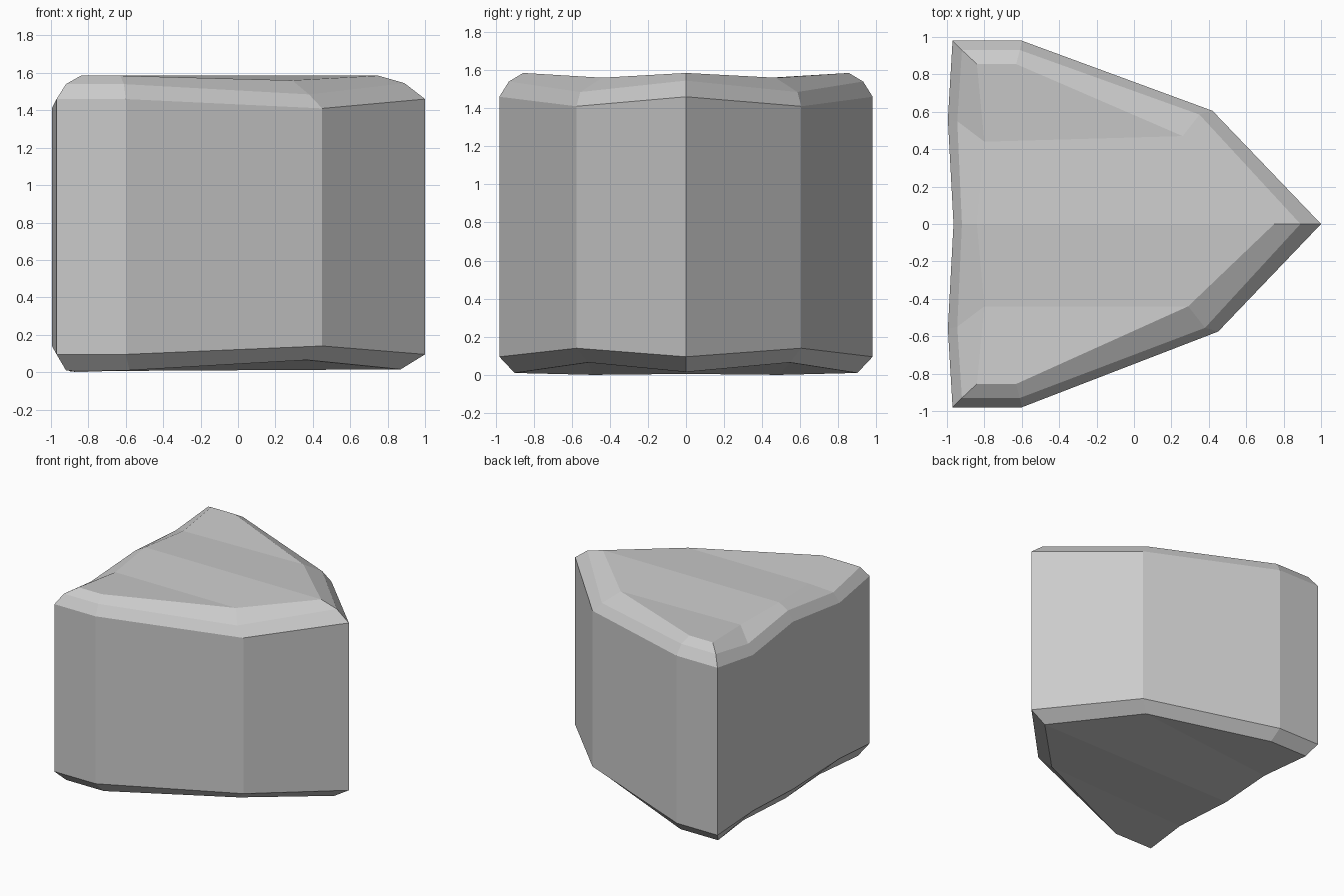
import bpy
import bmesh

default_cube = bpy.data.objects.get("Cube")
if default_cube:
    bpy.data.objects.remove(default_cube, do_unlink=True)

# Left half of each ring, bottom to top: nose, shoulder, flank, rear corner, rear bulge, rear middle
HALF_RINGS = [
    [(.87, 0, .015), (.355, .53, .065), (-.58, .9, .01), (-.92, .9, .01), (-.86, .49, 0), (-.9, 0, .005)],
    [(1, 0, .095), (.435, .59, .14), (-.6, .98, .095), (-.97, .98, .095), (-.995, .56, .14), (-.965, 0, .095)],
    [(1, 0, 1.46), (.435, .59, 1.41), (-.6, .98, 1.46), (-.97, .98, 1.46), (-.995, .56, 1.41), (-.965, 0, 1.46)],
    [(.89, 0, 1.545), (.365, .57, 1.485), (-.61, .93, 1.54), (-.92, .93, 1.54), (-.945, .55, 1.485), (-.92, 0, 1.54)],
    [(.75, 0, 1.585), (.275, .455, 1.56), (-.63, .855, 1.585), (-.84, .855, 1.585), (-.8, .44, 1.56), (-.84, 0, 1.585)],
]
SHOULDER = 1
SKEW = .015


def full_ring(half):
    """Mirror a half ring front to back and skew its two shoulders slightly."""
    left, right = list(half), [(x, -y, z) for x, y, z in half]
    x, y, z = left[SHOULDER]
    left[SHOULDER] = (x - SKEW, y + SKEW, z)
    right[SHOULDER] = (x + SKEW, SKEW - y, z)
    return left + right[-2:0:-1]


def cap(bm, ring, flip):
    """Close a ring with four long facets running from the rear to the nose."""
    nose, l_shoulder, l_flank, l_corner, l_bulge, middle, r_bulge, r_corner, r_flank, r_shoulder = ring
    strips = [
        (nose, l_shoulder, l_bulge, middle),
        (l_shoulder, l_flank, l_corner, l_bulge),
        (nose, middle, r_bulge, r_shoulder),
        (r_shoulder, r_bulge, r_corner, r_flank),
    ]
    for strip in strips:
        bm.faces.new(strip[::-1] if flip else strip)


# Stone block: stacked rings joined by side faces
bm = bmesh.new()
rings = [[bm.verts.new(point) for point in full_ring(half)] for half in HALF_RINGS]
for lower, upper in zip(rings, rings[1:]):
    count = len(lower)
    for i in range(count):
        j = (i + 1) % count
        bm.faces.new((lower[i], lower[j], upper[j], upper[i]))
cap(bm, rings[0], True)
cap(bm, rings[-1], False)
bmesh.ops.recalc_face_normals(bm, faces=bm.faces)

mesh = bpy.data.meshes.new("stone_block")
bm.to_mesh(mesh)
bm.free()
stone_block = bpy.data.objects.new("stone_block", mesh)
bpy.context.collection.objects.link(stone_block)

# Plain grey stone
grey = (.6, .6, .6, 1)
material = bpy.data.materials.new("grey_stone")
material.use_nodes = True
material.diffuse_color = grey
material.node_tree.nodes["Principled BSDF"].inputs["Base Color"].default_value = grey
mesh.materials.append(material)
